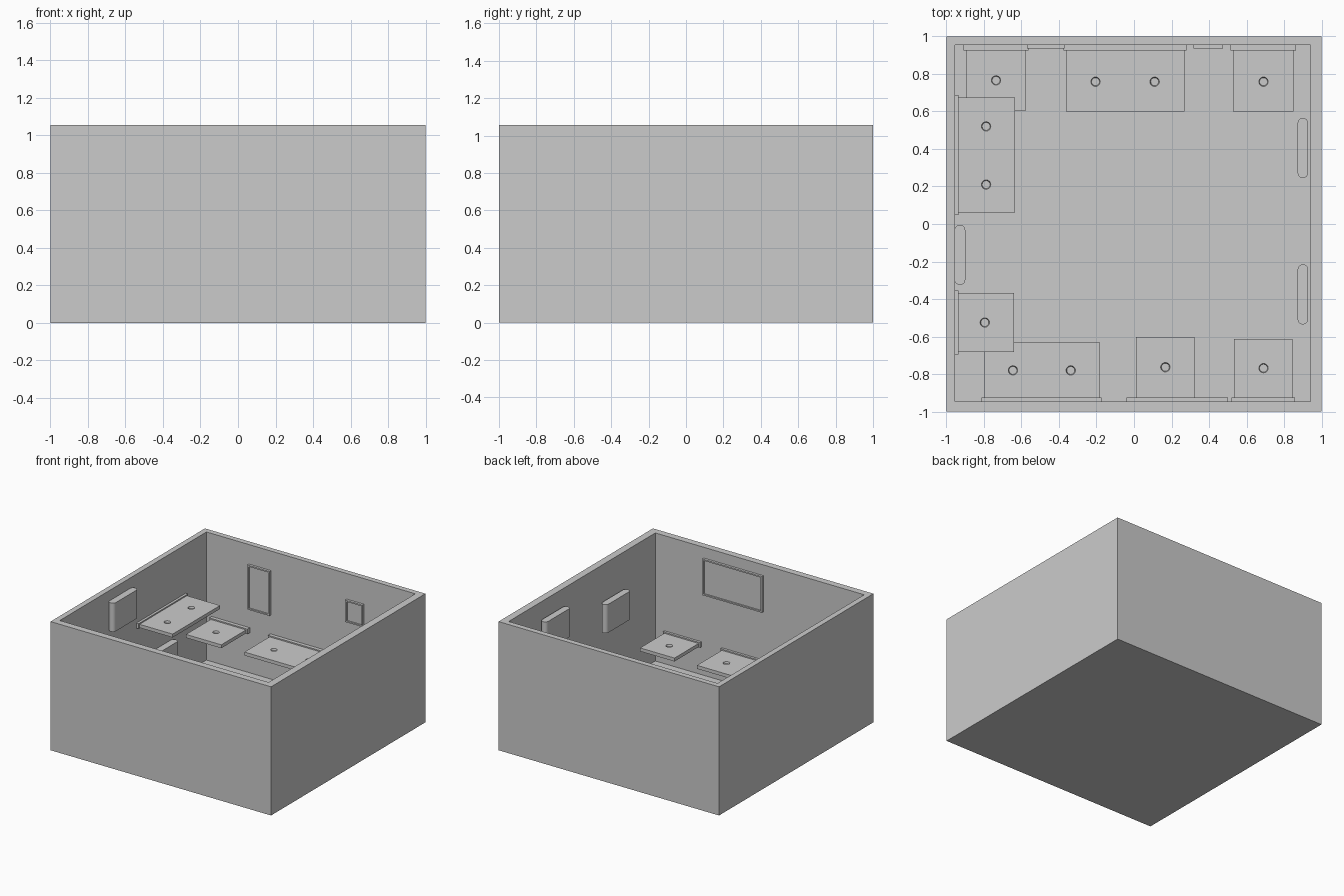
import bpy, bmesh, math
from mathutils import Matrix, Vector

if "Cube" in bpy.data.objects:
    bpy.data.objects.remove(bpy.data.objects["Cube"])

XL, XR, YF, YB, H = -0.955, 0.94, -0.945, 0.955, 1.055   # inner wall faces, height
FLOOR = 0.005


def finish(name, bm, smooth=False):
    me = bpy.data.meshes.new(name)
    bmesh.ops.recalc_face_normals(bm, faces=bm.faces)
    bm.to_mesh(me)
    bm.free()
    ob = bpy.data.objects.new(name, me)
    bpy.context.collection.objects.link(ob)
    if smooth:
        bpy.context.view_layer.objects.active = ob
        ob.select_set(True)
        bpy.ops.object.shade_smooth_by_angle()
        ob.select_set(False)
    return ob


def add_box(bm, x0, x1, y0, y1, z0, z1):
    m = Matrix.Translation(((x0 + x1) / 2, (y0 + y1) / 2, (z0 + z1) / 2))
    m = m @ Matrix.Diagonal((x1 - x0, y1 - y0, z1 - z0, 1))
    return bmesh.ops.create_cube(bm, size=1, matrix=m)


def inset_top(bm, normal, thickness, depth):
    # sink a border into the face looking along normal
    bm.normal_update()
    face = max(bm.faces, key=lambda f: f.normal.dot(Vector(normal)))
    bmesh.ops.inset_region(bm, faces=[face], thickness=thickness)
    bmesh.ops.translate(bm, verts=face.verts, vec=Vector(normal) * -depth)
    return face


# room: open box with thin floor
bm = bmesh.new()
add_box(bm, -1, 1, -1, 1, 0, H)
bm.normal_update()
top = max(bm.faces, key=lambda f: f.normal.z)
bmesh.ops.inset_region(bm, faces=[top], thickness=0.05)
for v in top.verts:
    v.co.x = XL if v.co.x < 0 else XR
    v.co.y = YF if v.co.y < 0 else YB
low = bmesh.ops.extrude_discrete_faces(bm, faces=[top])["faces"][0]
for v in low.verts:
    v.co.z = FLOOR
finish("room_walls", bm)


def shelf(name, x0, x1, y0, y1, z, wall, holes):
    # shelf board with round cups sunk in the top
    bm = bmesh.new()
    add_box(bm, x0, x1, y0, y1, z - 0.028, z)
    board = finish(name + "_board", bm)
    bm = bmesh.new()
    for hx, hy in holes:
        bmesh.ops.create_cone(bm, cap_ends=True, segments=24, radius1=0.021, radius2=0.029,
                              depth=0.03, matrix=Matrix.Translation((hx, hy, z)))
    cutter = finish(name + "_cup_cutter", bm)
    mod = board.modifiers.new("cups", "BOOLEAN")
    mod.object, mod.solver = cutter, "EXACT"
    cutter.hide_render = True
    cutter.hide_set(True)
    # mounting rail along the wall
    e, t = 0.013, 0.03
    bm = bmesh.new()
    if wall == "back":
        add_box(bm, x0 - e, x1 + e, YB - t, YB, z - 0.032, z + 0.01)
    elif wall == "front":
        add_box(bm, x0 - e, x1 + e, YF, YF + 0.02, z - 0.032, z + 0.01)
    else:
        add_box(bm, XL, XL + 0.02, y0 - e, y1 + e, z - 0.032, z + 0.01)
    finish(name + "_rail", bm)


shelf("back_left_shelf", -0.895, -0.575, 0.605, YB, 0.365, "back", [(-0.735, 0.765)])
shelf("back_middle_shelf", -0.362, 0.268, 0.60, YB, 0.365, "back",
      [(-0.205, 0.758), (0.11, 0.758)])
shelf("back_right_shelf", 0.528, 0.85, 0.60, YB, 0.365, "back", [(0.69, 0.758)])
shelf("left_long_shelf", XL, -0.635, 0.06, 0.675, 0.645, "left",
      [(-0.788, 0.52), (-0.788, 0.21)])
shelf("left_short_shelf", XL, -0.64, -0.682, -0.367, 0.645, "left", [(-0.795, -0.525)])
shelf("front_left_shelf", -0.80, -0.185, YF, -0.63, 0.265, "front",
      [(-0.645, -0.78), (-0.337, -0.78)])
shelf("front_middle_shelf", 0.01, 0.323, YF, -0.603, 0.265, "front", [(0.167, -0.763)])
shelf("front_right_shelf", 0.533, 0.845, YF, -0.612, 0.265, "front", [(0.69, -0.768)])

# framed pictures: name, x range, z range, on back wall?
for name, x0, x1, z0, z1, back in (
        ("tall_picture", -0.57, -0.37, 0.53, 0.895, True),
        ("small_picture", 0.318, 0.475, 0.665, 0.845, True),
        ("wide_picture", -0.04, 0.50, 0.67, 0.967, False)):
    bm = bmesh.new()
    if back:
        add_box(bm, x0, x1, YB - 0.02, YB, z0, z1)
    else:
        add_box(bm, x0, x1, YF, YF + 0.02, z0, z1)
    n = (0, -1 if back else 1, 0)
    inset_top(bm, n, 0.016, 0.0)
    bm.normal_update()
    inner = min((f for f in bm.faces if f.normal.dot(Vector(n)) > 0.9),
                key=lambda f: (f.calc_center_median() - Vector(
                    ((x0 + x1) / 2, f.calc_center_median().y, (z0 + z1) / 2))).length)
    low = bmesh.ops.extrude_discrete_faces(bm, faces=[inner])["faces"][0]
    bmesh.ops.translate(bm, verts=low.verts, vec=Vector(n) * -0.012)
    finish(name, bm)

# wall lamps: upright slabs with rounded ends
R = 0.028
for name, x, y0, y1, z0, z1 in (
        ("right_rear_lamp", 0.90, 0.245, 0.565, 0.68, 0.915),
        ("right_front_lamp", 0.90, -0.535, -0.215, 0.525, 0.758),
        ("left_upper_lamp", -0.927, -0.325, -0.005, 0.735, 0.97),
        ("left_lower_lamp", -0.927, 0.20, 0.52, 0.11, 0.345)):
    bm = bmesh.new()
    ring = []
    for cy, a0 in ((y1 - R, 0), (y0 + R, math.pi)):
        for i in range(13):
            a = a0 + math.pi * i / 12
            ring.append(bm.verts.new((x + R * math.cos(a), cy + R * math.sin(a), z0)))
    base = bm.faces.new(ring)
    ext = bmesh.ops.extrude_face_region(bm, geom=[base], use_keep_orig=True)["geom"]
    bmesh.ops.translate(bm, verts=[g for g in ext if isinstance(g, bmesh.types.BMVert)],
                        vec=(0, 0, z1 - z0))
    finish(name, bm, smooth=True)
